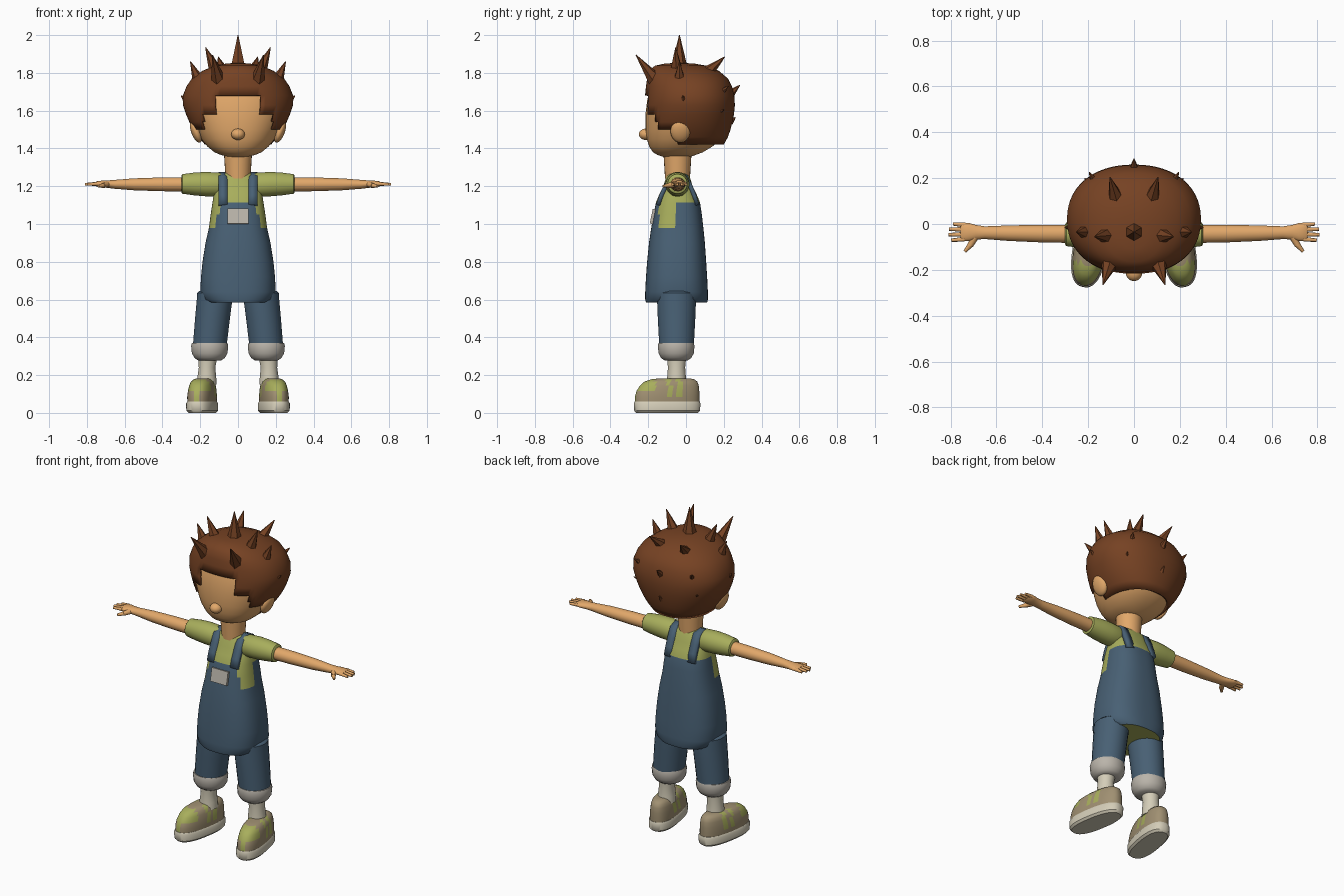
import bpy, bmesh, math
from mathutils import Vector, Matrix

if "Cube" in bpy.data.objects:
    bpy.data.objects.remove(bpy.data.objects["Cube"])


def material(name, srgb):
    m = bpy.data.materials.new(name)
    lin = [(c / 255 / 12.92) if c < 11 else ((c / 255 + 0.055) / 1.055) ** 2.4 for c in srgb]
    m.diffuse_color = (*lin, 1)
    m.use_nodes = True
    m.node_tree.nodes["Principled BSDF"].inputs["Base Color"].default_value = m.diffuse_color
    return m


HAIR = material("hair_brown", (118, 66, 35))
SKIN = material("skin", (226, 168, 106))
BLUE = material("denim_blue", (72, 96, 116))
GREEN = material("shirt_green", (168, 174, 92))
GREY = material("patch_grey", (186, 180, 170))
CREAM = material("sole_cream", (212, 205, 184))
TAN = material("shoe_tan", (160, 144, 114))


def finish(name, bm, mats, mirror=False, angle=40):
    bmesh.ops.recalc_face_normals(bm, faces=bm.faces)
    for f in bm.faces:
        f.smooth = True
    me = bpy.data.meshes.new(name)
    bm.to_mesh(me)
    bm.free()
    for m in mats:
        me.materials.append(m)
    me.set_sharp_from_angle(angle=math.radians(angle))
    ob = bpy.data.objects.new(name, me)
    bpy.context.collection.objects.link(ob)
    if mirror:
        ob.modifiers.new("mirror", "MIRROR").use_mirror_merge = False
    return ob


def loft(name, rings, mats, axis="z", n=24, power=2.0, rule=None, cut=None,
         caps=True, matrix=None, mirror=False, angle=40):
    """Rings are (position, centre a, centre b, radius a, radius b) along an axis."""
    bm = bmesh.new()
    loops = []
    for t, ca, cb, ra, rb in rings:
        loop = []
        for i in range(n):
            a = 2 * math.pi * (i + 0.5) / n
            c, s = math.cos(a), math.sin(a)
            u = ca + ra * math.copysign(abs(c) ** (2 / power), c)
            v = cb + rb * math.copysign(abs(s) ** (2 / power), s)
            loop.append(bm.verts.new((u, v, t) if axis == "z" else (t, u, v)))
        loops.append(loop)
    for lo, hi in zip(loops, loops[1:]):
        for i in range(n):
            j = (i + 1) % n
            bm.faces.new((lo[i], lo[j], hi[j], hi[i]))
    if caps:
        bm.faces.new(loops[0][::-1])
    bm.faces.new(loops[-1])
    if rule:
        for f in bm.faces:
            f.material_index = rule(f.calc_center_median())
    if cut:
        bmesh.ops.delete(bm, geom=[f for f in bm.faces if cut(f.calc_center_median())], context="FACES")
    if matrix:
        bm.transform(matrix)
    return finish(name, bm, mats, mirror, angle)


def front_back(rows):
    """Turn (z, half width, front y, back y) into loft rings."""
    return [(z, 0, (f + b) / 2, x, (b - f) / 2) for z, x, f, b in rows]


def cones(name, items, mat, sides, mirror=False, angle=30):
    """Tapered rods given as (start, end, start radius, end radius)."""
    bm = bmesh.new()
    for p, q, r0, r1 in items:
        p, q = Vector(p), Vector(q)
        d = q - p
        m = Matrix.Translation((p + q) / 2) @ d.to_track_quat("Z", "Y").to_matrix().to_4x4()
        bmesh.ops.create_cone(bm, cap_ends=True, segments=sides, radius1=r0, radius2=r1,
                              depth=d.length, matrix=m)
    return finish(name, bm, [mat], mirror, angle)


def ellipsoid(name, centre, radii, mat, tilt=0, mirror=False):
    bm = bmesh.new()
    m = Matrix.Translation(centre) @ Matrix.Rotation(tilt, 4, "Y") @ Matrix.Diagonal((*radii, 1))
    bmesh.ops.create_uvsphere(bm, u_segments=20, v_segments=12, radius=1, matrix=m)
    return finish(name, bm, [mat], mirror)


# Head with nose and ears
loft("head", front_back([
    (1.355, .05, -.12, .02), (1.365, .09, -.15, .05), (1.38, .125, -.175, .09), (1.41, .162, -.195, .14),
    (1.45, .195, -.208, .185), (1.50, .218, -.215, .21), (1.58, .25, -.215, .23),
    (1.66, .265, -.205, .23), (1.74, .23, -.18, .19), (1.80, .15, -.14, .12)]),
    [SKIN], n=48, power=2.2)
ellipsoid("nose", (0, -.213, 1.475), (.036, .036, .03), SKIN)
ellipsoid("ears", (.222, -.03, 1.49), (.026, .052, .062), SKIN, tilt=.35, mirror=True)


# Hair shell with a stepped opening for the face
def face_opening(c):
    x = abs(c.x)
    return c.y < -.04 and (c.z < 1.50 or (c.z < 1.58 and x < .185) or (c.z < 1.68 and x < .118))


hair = loft("hair", front_back([
    (1.42, .175, -.19, .20), (1.46, .208, -.205, .222), (1.50, .236, -.215, .236), (1.54, .258, -.219, .246),
    (1.58, .275, -.221, .254), (1.63, .292, -.22, .259), (1.68, .292, -.217, .256), (1.73, .272, -.212, .243),
    (1.77, .245, -.206, .222), (1.81, .19, -.195, .175), (1.838, .125, -.165, .11),
    (1.85, .06, -.11, .04), (1.852, .02, -.06, -.01)]),
    [HAIR], n=72, power=2.2, cut=face_opening, caps=False)
shell = hair.modifiers.new("thickness", "SOLIDIFY")
shell.thickness = .015
shell.offset = -1

# Hair spikes: centre ones, then mirrored pairs
cones("centre_spikes", [
    ((0, -.035, 1.81), (0, -.035, 2.0), .048, .002),
    ((0, .225, 1.68), (0, .285, 1.735), .028, .002),
    ((0, .235, 1.54), (0, .262, 1.565), .018, .002)], HAIR, 6)
cones("side_spikes", [
    ((.10, -.15, 1.745), (.135, -.265, 1.895), .045, .002),
    ((.105, -.05, 1.78), (.172, -.055, 1.935), .045, .002),
    ((.20, -.035, 1.74), (.252, -.035, 1.86), .04, .002),
    ((.075, .10, 1.79), (.105, .205, 1.885), .04, .002),
    ((.16, .165, 1.68), (.195, .225, 1.73), .03, .002),
    ((.19, .16, 1.58), (.215, .20, 1.605), .018, .002),
    ((.27, -.015, 1.65), (.302, -.015, 1.68), .02, .002)], HAIR, 6, mirror=True)

# Neck
cones("neck", [((0, -.045, 1.24), (0, -.045, 1.40), .066, .076)], SKIN, 24)


# Torso: denim body, green sides and shoulders
def torso_colour(c):
    if c.z < .586:
        return 1
    if c.z > 1.115:
        return 1
    return 1 if c.z > .98 and -.145 < c.y < -.06 else 0


loft("torso", front_back([
    (.585, .165, -.212, .112), (.60, .188, -.216, .116), (.64, .20, -.216, .116), (.72, .196, -.212, .112),
    (.80, .188, -.206, .107), (.90, .172, -.196, .10), (.98, .154, -.184, .092), (1.05, .145, -.172, .084),
    (1.115, .135, -.159, .074), (1.16, .128, -.14, .055), (1.20, .115, -.12, .035),
    (1.25, .088, -.105, .02), (1.275, .062, -.09, 0)]),
    [BLUE, GREEN], n=72, power=2.5, rule=torso_colour)

# Shoulder straps
bm = bmesh.new()
path = [(-.148, 1.10), (-.131, 1.15), (-.108, 1.20), (-.085, 1.245), (-.04, 1.265),
        (0, 1.25), (.024, 1.20), (.044, 1.15), (.06, 1.10)]
cols = [[bm.verts.new((x, y, z)) for y, z in path] for x in (.055, .102)]
for i in range(len(path) - 1):
    bm.faces.new((cols[0][i], cols[1][i], cols[1][i + 1], cols[0][i + 1]))
straps = finish("straps", bm, [BLUE], mirror=True)
thick = straps.modifiers.new("thickness", "SOLIDIFY")
thick.thickness = .022
thick.offset = 0

# Chest patch
bm = bmesh.new()
bmesh.ops.create_cube(bm, size=1, matrix=Matrix.Translation((0, -.175, 1.04)) @
                      Matrix.Rotation(-.2, 4, "X") @ Matrix.Diagonal((.11, .018, .08, 1)))
finish("chest_patch", bm, [GREY])

# Sleeves, arms and hands
loft("sleeves", [(.05, -.045, 1.21, .045, .05), (.10, -.045, 1.208, .062, .064), (.17, -.045, 1.211, .064, .065),
                 (.23, -.045, 1.212, .06, .061), (.295, -.045, 1.212, .052, .052), (.30, -.045, 1.212, .045, .045)],
     [GREEN], axis="x", mirror=True)
loft("arms", [(.27, -.043, 1.21, .04, .038), (.40, -.042, 1.21, .039, .037), (.55, -.04, 1.21, .034, .032),
              (.65, -.038, 1.21, .028, .024), (.69, -.036, 1.211, .032, .02), (.72, -.035, 1.212, .04, .018),
              (.75, -.034, 1.212, .041, .014), (.757, -.034, 1.212, .036, .009)],
     [SKIN], axis="x", n=20, mirror=True)
fingers = [((.74, y, 1.213), (tip, y * 1.15 + .005, 1.21), .011, .007)
           for y, tip in ((-.066, .797), (-.045, .81), (-.024, .807), (-.004, .79))]
cones("fingers", fingers, SKIN, 8, mirror=True, angle=60)
cones("thumbs", [((.69, -.05, 1.21), (.715, -.095, 1.204), .017, .013),
                 ((.713, -.09, 1.204), (.738, -.12, 1.20), .013, .007)], SKIN, 8, mirror=True, angle=60)

# Trouser legs, rolled cuffs and socks
loft("trouser_legs", [(.35, .15, -.05, .09, .092), (.50, .135, -.05, .093, .10), (.60, .124, -.05, .095, .104),
                      (.635, .122, -.05, .095, .104), (.645, .12, -.05, .085, .09)], [BLUE], mirror=True)
loft("trouser_cuffs", [(.278, .15, -.052, .062, .062), (.29, .15, -.052, .08, .08), (.315, .15, -.052, .095, .094),
                       (.355, .15, -.052, .099, .098), (.37, .15, -.052, .095, .094)],
     [GREY], mirror=True, angle=50)
loft("socks", [(.15, .165, -.05, .052, .052), (.19, .165, -.05, .05, .05), (.24, .164, -.05, .044, .046),
               (.30, .16, -.05, .052, .052)], [CREAM], mirror=True)


# Shoes, toes turned outward
def shoe_colour(c):
    stripe = c.z > .10 and (-.015 < c.y < .015 or .04 < c.y < .07)
    toe = c.y < -.075 and (c.z > .12 or abs(c.x) < .016)
    return 1 if stripe or toe else 0


foot = Matrix.Translation((.19, -.10, 0)) @ Matrix.Rotation(math.radians(10), 4, "Z")
loft("shoe_soles", [(0, 0, 0, .064, .165), (.012, 0, 0, .075, .176), (.05, 0, 0, .076, .178), (.06, 0, 0, .07, .174)],
     [CREAM], n=48, power=2.5, matrix=foot, mirror=True)
loft("shoe_uppers", [(.055, 0, 0, .07, .172), (.085, 0, 0, .071, .172), (.115, 0, .004, .068, .168),
                     (.145, 0, .012, .063, .157), (.165, 0, .02, .056, .142), (.178, 0, .03, .044, .115),
                     (.183, 0, .04, .03, .08)],
     [TAN, GREEN], n=64, power=2.4, rule=shoe_colour, matrix=foot, mirror=True)
